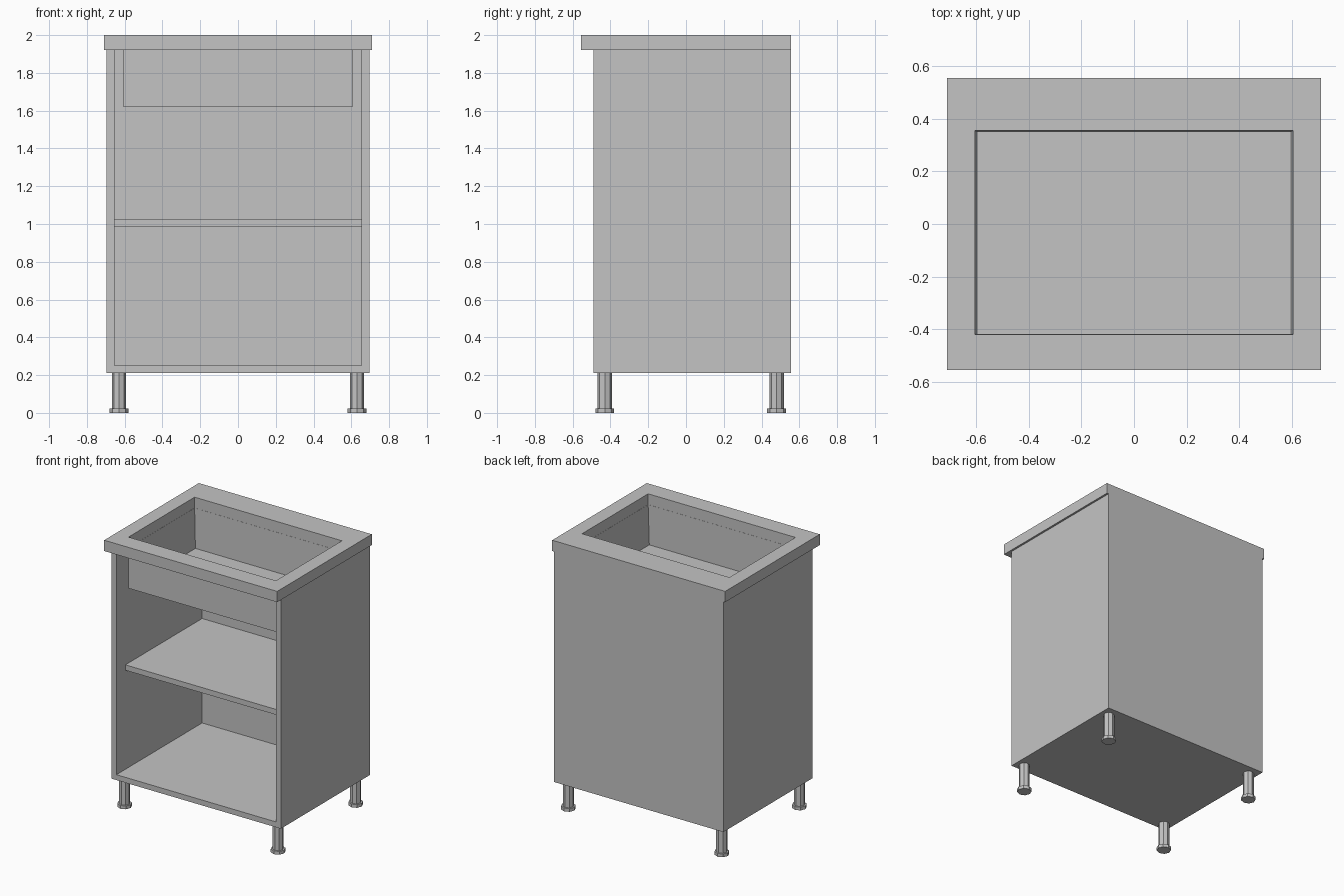
import bpy
import bmesh
from mathutils import Vector

cube = bpy.data.objects.get("Cube")
if cube:
    bpy.data.objects.remove(cube, do_unlink=True)

# One plain grey for the whole unit
grey = bpy.data.materials.new("light grey")
grey.use_nodes = True
colour = (0.55, 0.55, 0.55, 1)
grey.diffuse_color = colour
grey.node_tree.nodes["Principled BSDF"].inputs["Base Color"].default_value = colour


def add_object(name, bm):
    bmesh.ops.recalc_face_normals(bm, faces=bm.faces)
    mesh = bpy.data.meshes.new(name)
    bm.to_mesh(mesh)
    bm.free()
    mesh.materials.append(grey)
    obj = bpy.data.objects.new(name, mesh)
    bpy.context.collection.objects.link(obj)
    return obj


def box(name, low, high):
    bm = bmesh.new()
    bmesh.ops.create_cube(bm, size=1)
    low, high = Vector(low), Vector(high)
    for v in bm.verts:
        v.co = Vector([lo + (c + 0.5) * (hi - lo) for lo, hi, c in zip(low, high, v.co)])
    return add_object(name, bm)


def ring(bm, half_x, front, back, z):
    corners = ((-half_x, front), (half_x, front), (half_x, back), (-half_x, back))
    return [bm.verts.new((x, y, z)) for x, y in corners]


def bridge(bm, a, b):
    for i in range(4):
        j = (i + 1) % 4
        bm.faces.new((a[i], a[j], b[j], b[i]))


# Cabinet carcass
WIDE, INNER = 0.695, 0.655
FRONT, BACK, INNER_BACK = -0.49, 0.555, 0.515
BASE, FLOOR, TOP = 0.21, 0.25, 1.92
for side, s in (("left", 1), ("right", -1)):
    xs = sorted((s * INNER, s * WIDE))
    box(side + "_panel", (xs[0], FRONT, BASE), (xs[1], BACK, TOP))
box("bottom_panel", (-INNER, FRONT, BASE), (INNER, BACK, FLOOR))
box("back_panel", (-INNER, INNER_BACK, FLOOR), (INNER, BACK, TOP))
box("shelf", (-INNER, -0.385, 0.985), (INNER, INNER_BACK, 1.025))

# Countertop frame around the basin opening
HOLE = (0.605, -0.42, 0.355)
bm = bmesh.new()
rings = [ring(bm, *edge, z) for edge, z in (
    ((0.71, -0.555, 0.555), TOP), ((0.71, -0.555, 0.555), 2.0),
    (HOLE, 2.0), (HOLE, TOP))]
for i in range(4):
    bridge(bm, rings[i], rings[(i + 1) % 4])
add_object("countertop", bm)

# Basin with slightly tapered inner walls
bm = bmesh.new()
outer_low = ring(bm, *HOLE, 1.62)
outer_top = ring(bm, *HOLE, TOP)
inner_top = ring(bm, 0.604, -0.419, 0.354, TOP)
inner_low = ring(bm, 0.594, -0.418, 0.349, 1.625)
bm.faces.new(outer_low)
bridge(bm, outer_low, outer_top)
bridge(bm, outer_top, inner_top)
bridge(bm, inner_top, inner_low)
bm.faces.new(inner_low)
add_object("basin", bm)

# Faceted legs with wider feet
for side, x in (("left", 0.63), ("right", -0.63)):
    for end, y in (("front", -0.43), ("back", 0.48)):
        bm = bmesh.new()
        for radius, low, high in ((0.038, 0.024, BASE), (0.05, 0, 0.024)):
            part = bmesh.ops.create_cone(bm, cap_ends=True, segments=8, radius1=radius,
                                         radius2=radius, depth=high - low)
            bmesh.ops.translate(bm, verts=part["verts"], vec=(x, y, (low + high) / 2))
        add_object(f"{end}_{side}_leg", bm)
